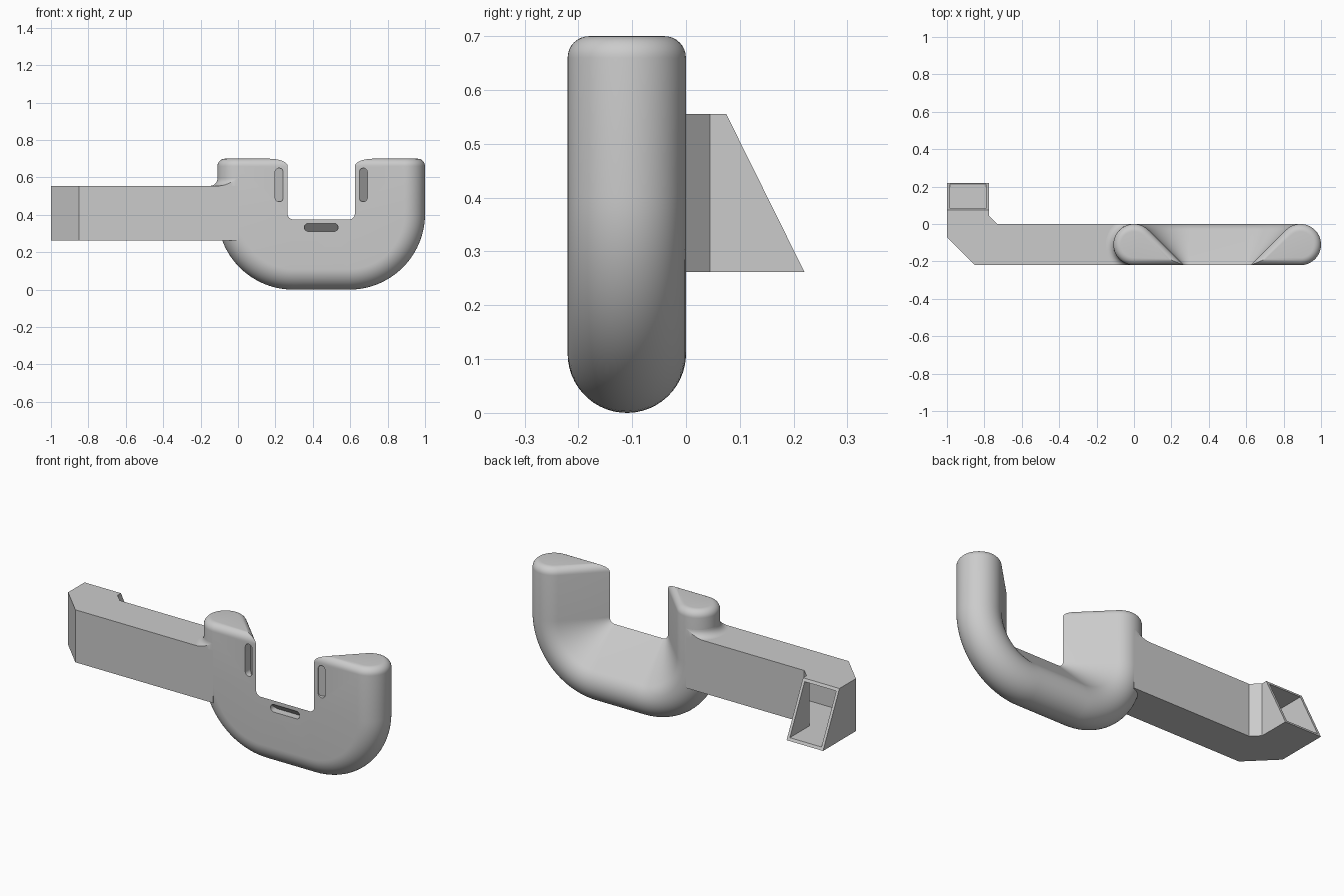
import bpy, bmesh
from math import sin, cos, pi, tan

cube = bpy.data.objects.get("Cube")
if cube:
    bpy.data.objects.remove(cube, do_unlink=True)

grey = bpy.data.materials.new("plain grey")
grey.use_nodes = True
GREY = (0.6, 0.6, 0.6, 1)
grey.diffuse_color = GREY
grey.node_tree.nodes["Principled BSDF"].inputs["Base Color"].default_value = GREY


def make_object(name, bm):
    bmesh.ops.recalc_face_normals(bm, faces=bm.faces)
    mesh = bpy.data.meshes.new(name)
    bm.to_mesh(mesh)
    bm.free()
    mesh.materials.append(grey)
    obj = bpy.data.objects.new(name, mesh)
    bpy.context.collection.objects.link(obj)
    return obj


def loft(name, rings, closed=False):
    """Skin a list of equal rings; cap the ends unless closed."""
    bm = bmesh.new()
    loops = [[bm.verts.new(p) for p in ring] for ring in rings]
    pairs = list(zip(loops, loops[1:]))
    if closed:
        pairs.append((loops[-1], loops[0]))
    else:
        bm.faces.new(loops[0])
        bm.faces.new(loops[-1])
    n = len(rings[0])
    for a, b in pairs:
        for i in range(n):
            j = (i + 1) % n
            bm.faces.new((a[i], a[j], b[j], b[i]))
    return make_object(name, bm)


def plan_prism(name, outline, low, high):
    return loft(name, [[(x, y, z) for x, y in outline] for z in (low, high)])


def combine(obj, cutter, operation="DIFFERENCE"):
    mod = obj.modifiers.new("cut", "BOOLEAN")
    mod.operation = operation
    mod.solver = "EXACT"
    mod.object = cutter
    bpy.context.view_layer.objects.active = obj
    bpy.ops.object.modifier_apply(modifier=mod.name)
    bpy.data.objects.remove(cutter, do_unlink=True)


def smooth(obj):
    bpy.ops.object.select_all(action="DESELECT")
    obj.select_set(True)
    bpy.context.view_layer.objects.active = obj
    bpy.ops.object.shade_smooth_by_angle(angle=pi / 6)


# U-shaped body: teardrop section swept down one arm, round the base and up
R, EDGE, TOP = 0.11, 0.04, 0.70
BEND, LEFT, RIGHT = 0.295, 0.295, 0.595
BEND_Z = 0.405
STEPS = 32
section = [(R / tan(pi / 8), -R)]
for i in range(STEPS + 1):
    t = pi / 4 + 1.25 * pi * i / STEPS
    section.append((R * cos(t), R * sin(t)))


def station(cx, cz, angle, scale=1):
    return [(cx + (BEND - a * scale) * cos(angle), v * scale - R,
             cz + (BEND - a * scale) * sin(angle)) for a, v in section]


def arm_top(cx, angle):
    rings = []
    for i in range(9):
        t = pi / 2 * (1 - i / 8)
        rings.append(station(cx, TOP - EDGE + EDGE * sin(t), angle,
                             1 - EDGE / R * (1 - cos(t))))
    return rings


def bend(cx, start):
    return [station(cx, BEND_Z, start + pi / 2 * i / 24) for i in range(25)]


body = loft("curved_body", arm_top(LEFT, pi) + bend(LEFT, pi)
            + bend(RIGHT, 1.5 * pi) + arm_top(RIGHT, 2 * pi)[::-1])


# Slots in the front face, their floors parallel to the sloping back
def cut_slot(cx, cz, length, upright, tip_distance):
    r = 0.0215
    half = length / 2 - r
    outline = []
    for i in range(24):
        t = 2 * pi * (i + 0.5) / 24
        along = r * cos(t) + (half if cos(t) > 0 else -half)
        across = r * sin(t)
        outline.append((cx + across, cz + along) if upright
                       else (cx + along, cz + across))
    front = [(x, -0.26, z) for x, z in outline]
    floor = [(x, -2 * R + tip_distance(x, z) - 0.02, z) for x, z in outline]
    combine(body, loft("slot_cutter", [front, floor]))


cut_slot(0.22, 0.56, 0.18, True, lambda x, z: 0.265 - x)
cut_slot(0.67, 0.56, 0.18, True, lambda x, z: x - 0.625)
cut_slot(0.445, 0.333, 0.18, False, lambda x, z: 0.375 - z)
smooth(body)

# Hollow side arm with a chamfered elbow and a slanted open end
arm = plan_prism("side_arm", [(-1, -0.07), (-0.85, -0.22), (0, -0.22), (0, 0),
                              (-0.73, 0), (-0.775, 0.045), (-0.775, 0.22),
                              (-1, 0.22)], 0.262, 0.555)
for v in arm.data.vertices:
    if v.co.y > 0.2 and v.co.z > 0.5:
        v.co.y = 0.075
combine(arm, plan_prism("duct_cutter", [
    (-0.985, -0.064), (-0.844, -0.205), (-0.1, -0.205), (-0.1, -0.015),
    (-0.736, -0.015), (-0.79, 0.039), (-0.79, 0.3), (-0.985, 0.3)], 0.277, 0.54))

# Concave fillet where the side arm meets the body
profile = [(0.1, 0.54), (R + EDGE, 0.54)]
for i in range(9):
    t = 1.5 * pi - pi / 2 * i / 8
    profile.append((R + EDGE + EDGE * cos(t), 0.555 + EDGE + EDGE * sin(t)))
profile.append((0.1, 0.555 + EDGE))
fillet = loft("neck_fillet", [[(r * cos(a), r * sin(a) - R, z) for r, z in profile]
                              for a in (2 * pi * i / 48 for i in range(48))], True)
combine(fillet, plan_prism("fillet_clip", [(-0.3, -0.22), (0, -0.22), (0, 0),
                                           (-0.3, 0)], 0.5, 0.65), "INTERSECT")
smooth(fillet)
